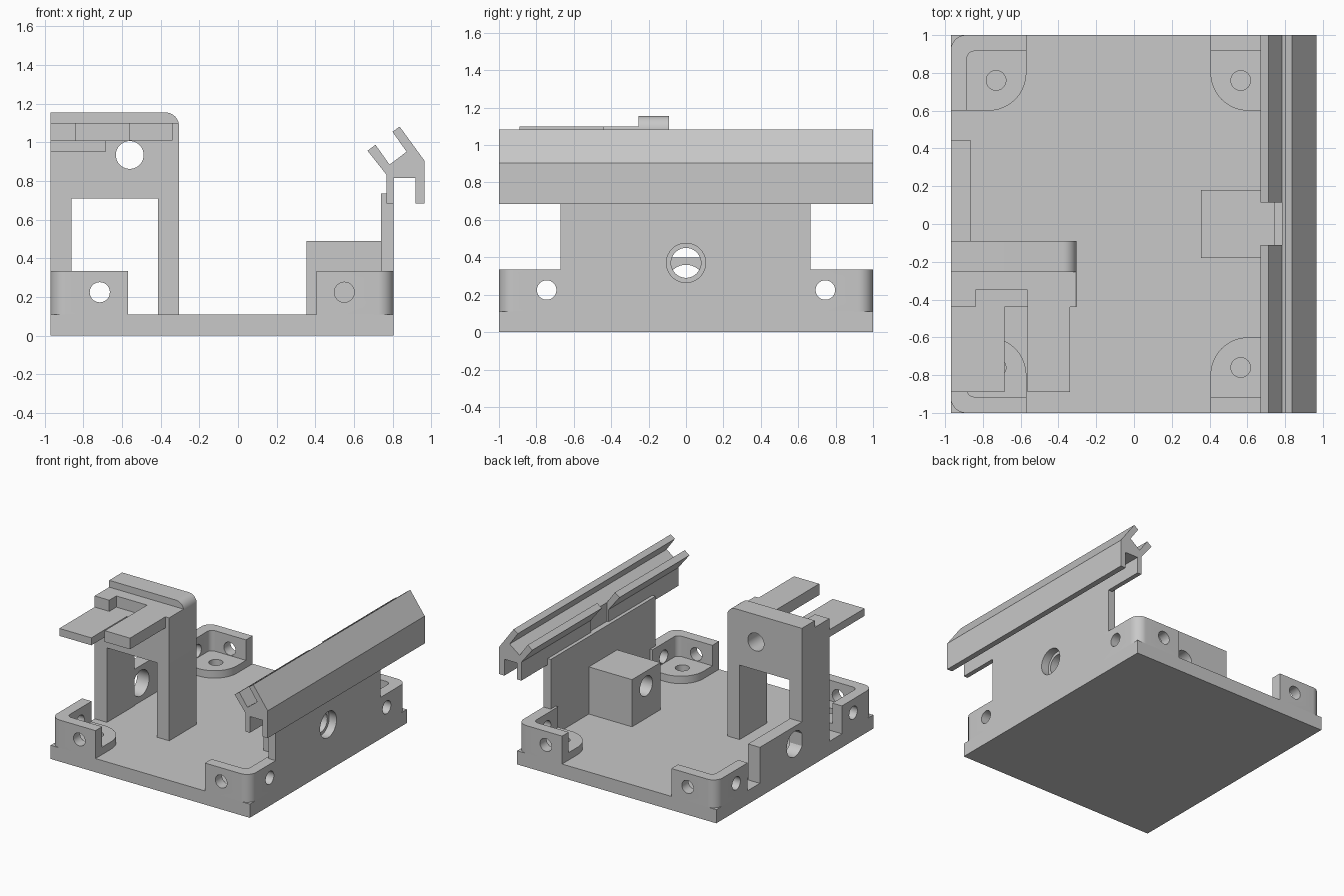
import bpy, bmesh
from math import tan, pi
from mathutils import Vector, Matrix

cube = bpy.data.objects.get("Cube")
if cube:
    bpy.data.objects.remove(cube, do_unlink=True)

grey = bpy.data.materials.new("plain grey")
grey.use_nodes = True
COLOUR = (0.58, 0.58, 0.58, 1)
grey.diffuse_color = COLOUR
grey.node_tree.nodes["Principled BSDF"].inputs["Base Color"].default_value = COLOUR


def rounded(points, steps=8):
    """Outline from (a, b[, radius]) corners, with arcs where a radius is given."""
    out = []
    for i, p in enumerate(points):
        corner = Vector(p[:2])
        if len(p) < 3:
            out.append(corner)
            continue
        d0 = (Vector(points[i - 1][:2]) - corner).normalized()
        d1 = (Vector(points[(i + 1) % len(points)][:2]) - corner).normalized()
        reach = p[2] / tan(d0.angle(d1) / 2)
        centre = corner + (d0 + d1).normalized() * Vector((reach, p[2])).length
        start, end = corner + d0 * reach - centre, corner + d1 * reach - centre
        for k in range(steps + 1):
            out.append(centre + start.lerp(end, k / steps).normalized() * p[2])
    return out


def prism(name, outline, low, high, axis="z"):
    """Extrude an outline: (x, y) along z, or (x, z) along y."""
    bm = bmesh.new()
    place = {"z": lambda a, b: (a, b, low), "y": lambda a, b: (a, low, b)}[axis]
    face = bm.faces.new([bm.verts.new(place(*p)) for p in outline])
    new = bmesh.ops.extrude_face_region(bm, geom=[face])["geom"]
    shift = Vector((0, 0, high - low)) if axis == "z" else Vector((0, high - low, 0))
    bmesh.ops.translate(bm, vec=shift, verts=[v for v in new if isinstance(v, bmesh.types.BMVert)])
    return finish(name, bm)


def finish(name, bm):
    bmesh.ops.recalc_face_normals(bm, faces=bm.faces)
    mesh = bpy.data.meshes.new(name)
    bm.to_mesh(mesh)
    bm.free()
    mesh.materials.append(grey)
    obj = bpy.data.objects.new(name, mesh)
    bpy.context.collection.objects.link(obj)
    return obj


def box(name, x, y, z):
    return prism(name, [(x[0], y[0]), (x[1], y[0]), (x[1], y[1]), (x[0], y[1])], *z)


def drill(centre, radius, length, axis):
    """Round cutter lying along one axis."""
    bm = bmesh.new()
    bmesh.ops.create_cone(bm, cap_ends=True, segments=40, radius1=radius, radius2=radius, depth=length)
    turn = {"x": Matrix.Rotation(pi / 2, 4, "Y"), "y": Matrix.Rotation(pi / 2, 4, "X"), "z": Matrix()}[axis]
    bmesh.ops.transform(bm, matrix=Matrix.Translation(centre) @ turn, verts=bm.verts)
    return finish("cutter", bm)


def select(obj):
    bpy.ops.object.select_all(action="DESELECT")
    obj.select_set(True)
    bpy.context.view_layer.objects.active = obj


def cut(obj, *cutters):
    select(obj)
    for cutter in cutters:
        cutter.hide_render = True
        mod = obj.modifiers.new("cut", "BOOLEAN")
        mod.operation, mod.solver, mod.object = "DIFFERENCE", "EXACT", cutter
        bpy.ops.object.modifier_apply(modifier=mod.name)
        bpy.data.objects.remove(cutter, do_unlink=True)


X0, X1, FLOOR = -0.97, 0.805, 0.11

# Base plate
box("base_plate", (X0, X1), (-1, 1), (0, FLOOR))

# Corner brackets: L-shaped wall and screw pad, repeated at four corners
WALL = rounded([(0, 0, 0.08), (0.4, 0), (0.4, 0.085), (0.085, 0.085, 0.04), (0.085, 0.4), (0, 0.4)])
PAD = rounded([(0.04, 0.04, 0.04), (0.4, 0.04), (0.4, 0.4, 0.2), (0.04, 0.4)], 14)
for side, x, sx in (("right", X0, 1), ("left", X1, -1)):
    for end, y, sy in (("front", -1, 1), ("back", 1, -1)):
        def spot(p):
            return (x + sx * p[0], y + sy * p[1])
        wall = prism(f"{end}_{side}_bracket", [spot(p) for p in WALL], FLOOR, 0.335)
        cut(wall,
            drill((*spot((0.255, 0.04)), 0.225), 0.052, 0.2, "y"),
            drill((*spot((0.04, 0.255)), 0.225), 0.052, 0.2, "x"))
        pad = prism(f"{end}_{side}_screw_pad", [spot(p) for p in PAD], FLOOR, 0.17)
        cut(pad, drill((*spot((0.24, 0.24)), 0.17), 0.052, 0.3, "z"))

# Portal frame with a taller rear lip, window, notch and round hole
frame = prism("portal_frame", rounded([(X0, FLOOR), (-0.305, FLOOR), (-0.305, 1.155, 0.07), (X0, 1.155)]),
              -0.44, -0.09, "y")
cut(frame,
    box("cutter", (-0.86, -0.415), (-1, 1), (0, 0.71)),
    box("cutter", (-2, 1), (-1, -0.255), (1.10, 2)),
    box("cutter", (-0.84, -0.565), (-1, -0.35), (1.01, 2)),
    drill((-0.56, 0, 0.935), 0.072, 2, "y"))
box("low_prong", (X0, -0.685), (-0.89, -0.44), (0.95, 1.01))
box("high_prong", (-0.565, -0.34), (-0.89, -0.44), (1.01, 1.10))

# Low side wall behind the frame
side_wall = box("side_wall", (X0, -0.865), (-0.09, 0.445), (FLOOR, 0.40))
cut(side_wall, drill((-0.9, 0, 0.257), 0.103, 1, "x"))

# Rail wall with a stepped bore, and the block behind it
rail_wall = box("rail_wall", (0.74, X1), (-0.67, 0.665), (FLOOR, 0.735))
cut(rail_wall, drill((0.8, 0, 0.37), 0.105, 1, "x"))
block = box("bore_block", (0.355, 0.74), (-0.18, 0.18), (FLOOR, 0.49))
cut(block, drill((0.5, 0, 0.37), 0.08, 2, "x"))

# Slotted rail along the top of the wall
RAIL = [(0.67, 0.957), (0.711, 0.988), (0.784, 0.885), (0.872, 0.952), (0.799, 1.055), (0.836, 1.082),
        (0.965, 0.905), (0.965, 0.685), (0.919, 0.685), (0.919, 0.817), (X1, 0.817), (X1, 0.685),
        (0.768, 0.685), (0.768, 0.833)]
rail = prism("slotted_rail", RAIL, -1, 1, "y")
cut(rail, box("cutter", (0.5, 0.783), (-0.11, 0.115), (0.735, 1.3)))

# Smooth the round surfaces, keep the edges sharp
for obj in bpy.context.collection.objects:
    if obj.type == "MESH" and grey.name in obj.data.materials:
        select(obj)
        bpy.ops.object.shade_smooth_by_angle(angle=0.5)
